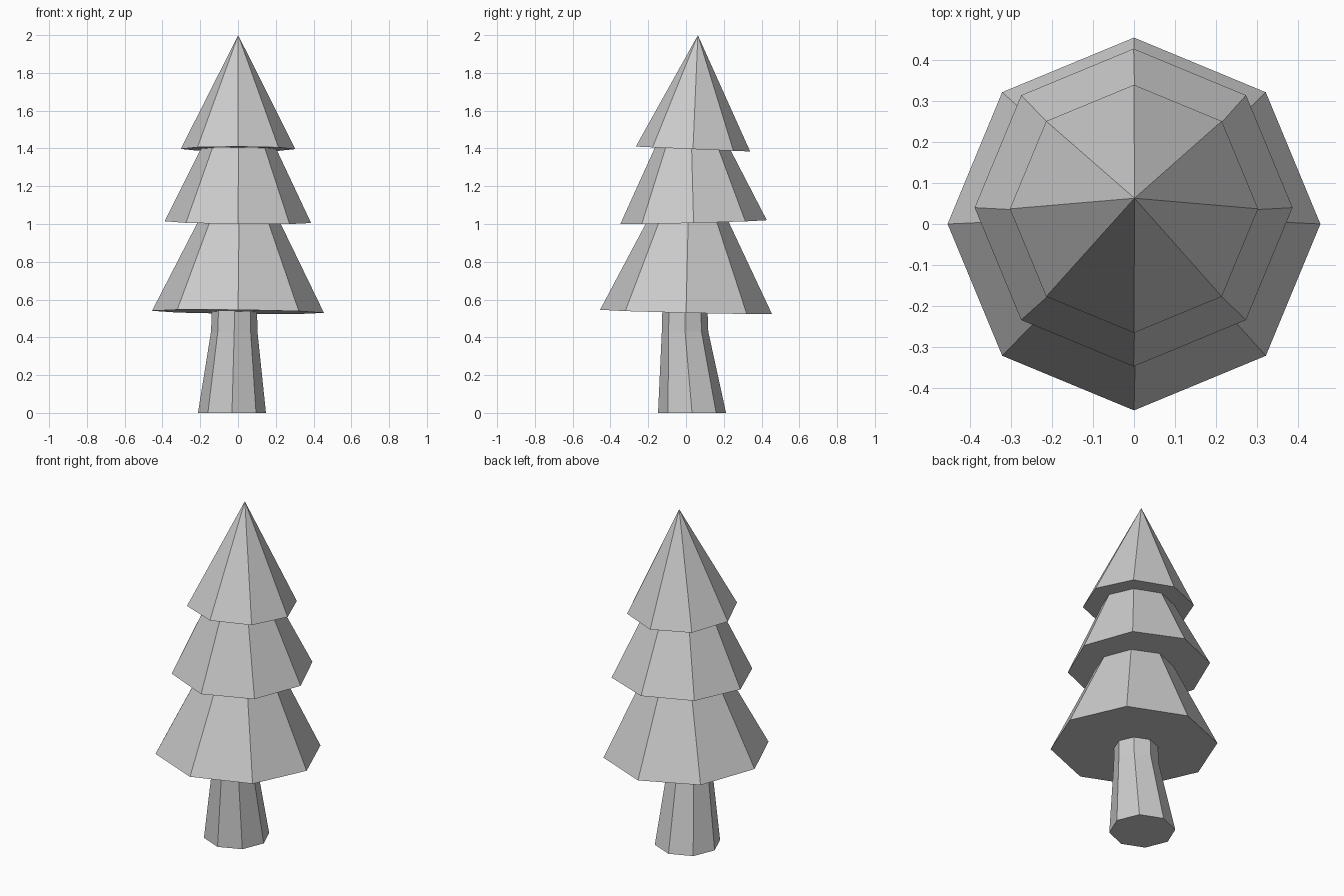
import bpy, bmesh
from math import cos, sin, pi

if "Cube" in bpy.data.objects:
    bpy.data.objects.remove(bpy.data.objects["Cube"])

SIDES = 8


def loft(name, rings, apex=None):
    """Closed octagonal shape through (x, y, z, radius) rings, optionally ending in a point."""
    bm = bmesh.new()
    loops = [[bm.verts.new((x + r * cos(i * 2 * pi / SIDES), y + r * sin(i * 2 * pi / SIDES), z))
              for i in range(SIDES)] for x, y, z, r in rings]
    bm.faces.new(loops[0][::-1])
    for a, b in zip(loops, loops[1:]):
        for i in range(SIDES):
            j = (i + 1) % SIDES
            bm.faces.new((a[i], a[j], b[j], b[i]))
    if apex:
        tip = bm.verts.new(apex)
        for i in range(SIDES):
            bm.faces.new((loops[-1][i], loops[-1][(i + 1) % SIDES], tip))
    else:
        bm.faces.new(loops[-1])
    bmesh.ops.recalc_face_normals(bm, faces=bm.faces)
    mesh = bpy.data.meshes.new(name)
    bm.to_mesh(mesh)
    bm.free()
    obj = bpy.data.objects.new(name, mesh)
    bpy.context.collection.objects.link(obj)
    return obj


# Trunk: leaning taper, straightening just below the foliage
loft("trunk", [(-0.032, 0.032, 0, 0.18),
               (-0.02, -0.005, 0.43, 0.123),
               (-0.018, -0.006, 0.60, 0.118)])

# Foliage: three slightly tilted cones (name, base centre, radius, height, tilt x, tilt y)
tiers = [
    ("lower_foliage", (0, 0, 0.535), 0.455, 0.91, -0.024, 0.012),
    ("middle_foliage", (-0.001, 0.04, 1.01), 0.388, 0.80, 0.026, 0.012),
    ("upper_foliage", (0, 0.037, 1.397), 0.303, 0.603, -0.043, 0.002),
]
for name, centre, radius, height, tilt_x, tilt_y in tiers:
    cone = loft(name, [(0, 0, 0, radius)], apex=(0, 0, height))
    cone.location = centre
    cone.rotation_euler = (tilt_x, tilt_y, 0)
